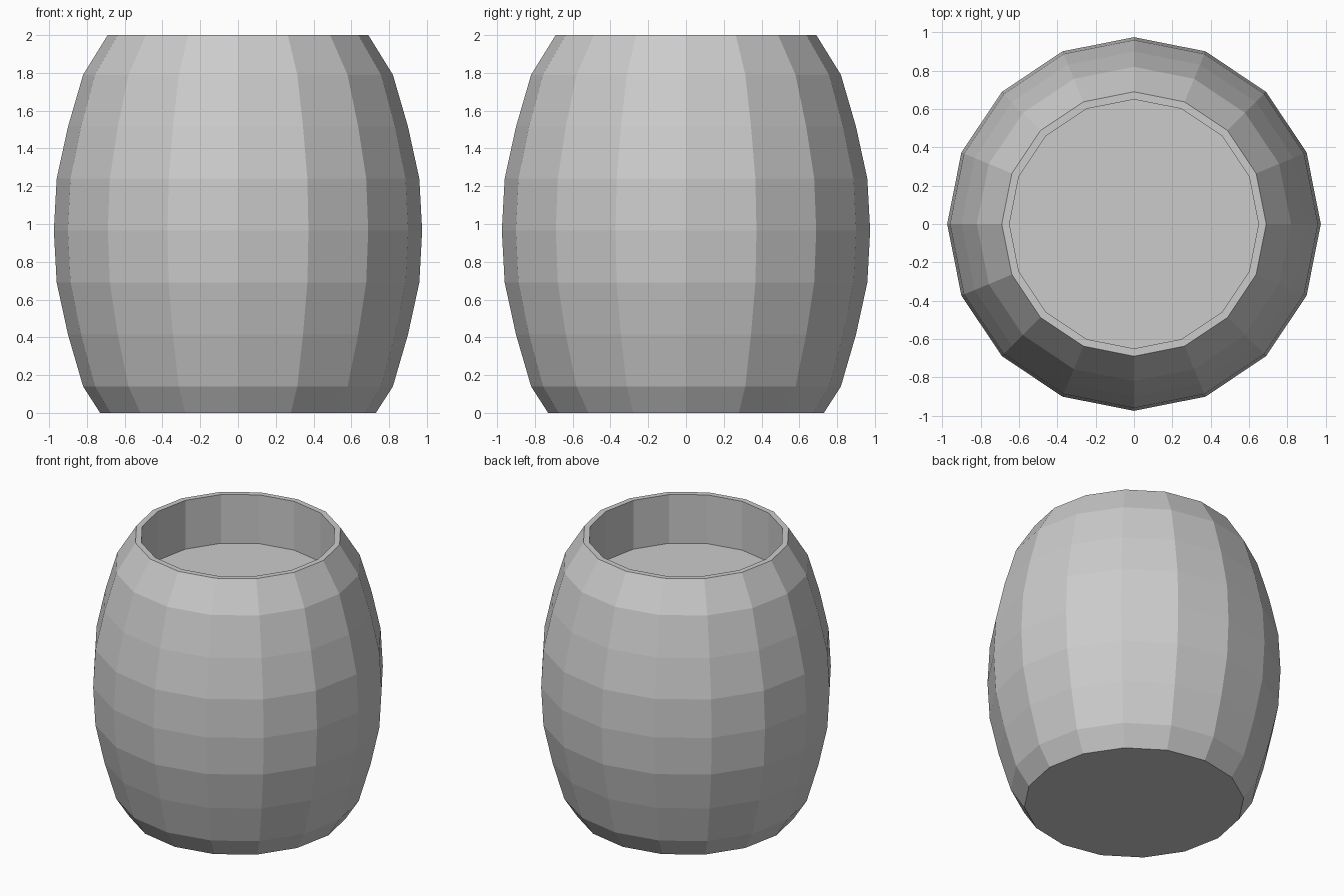
import bpy, bmesh
from math import cos, sin, tau

if "Cube" in bpy.data.objects:
    bpy.data.objects.remove(bpy.data.objects["Cube"])

SIDES = 16
# Half profile (radius, height): base, bulging staves, rim, recessed top
PROFILE = [(0.73, 0), (0.82, 0.14), (0.90, 0.415), (0.96, 0.69), (0.975, 0.965),
           (0.96, 1.24), (0.90, 1.515), (0.82, 1.79), (0.69, 2.0),
           (0.65, 2.0), (0.65, 1.643)]

bm = bmesh.new()
rings = [[bm.verts.new((r * cos(tau * i / SIDES), r * sin(tau * i / SIDES), z))
          for i in range(SIDES)] for r, z in PROFILE]

# Side bands between neighbouring rings
for low, high in zip(rings, rings[1:]):
    for i in range(SIDES):
        j = (i + 1) % SIDES
        bm.faces.new((low[i], low[j], high[j], high[i]))

# Bottom and sunken floor
bm.faces.new(rings[0][::-1])
bm.faces.new(rings[-1])
bmesh.ops.recalc_face_normals(bm, faces=bm.faces)

mesh = bpy.data.meshes.new("barrel")
bm.to_mesh(mesh)
bm.free()
bpy.context.collection.objects.link(bpy.data.objects.new("barrel", mesh))
